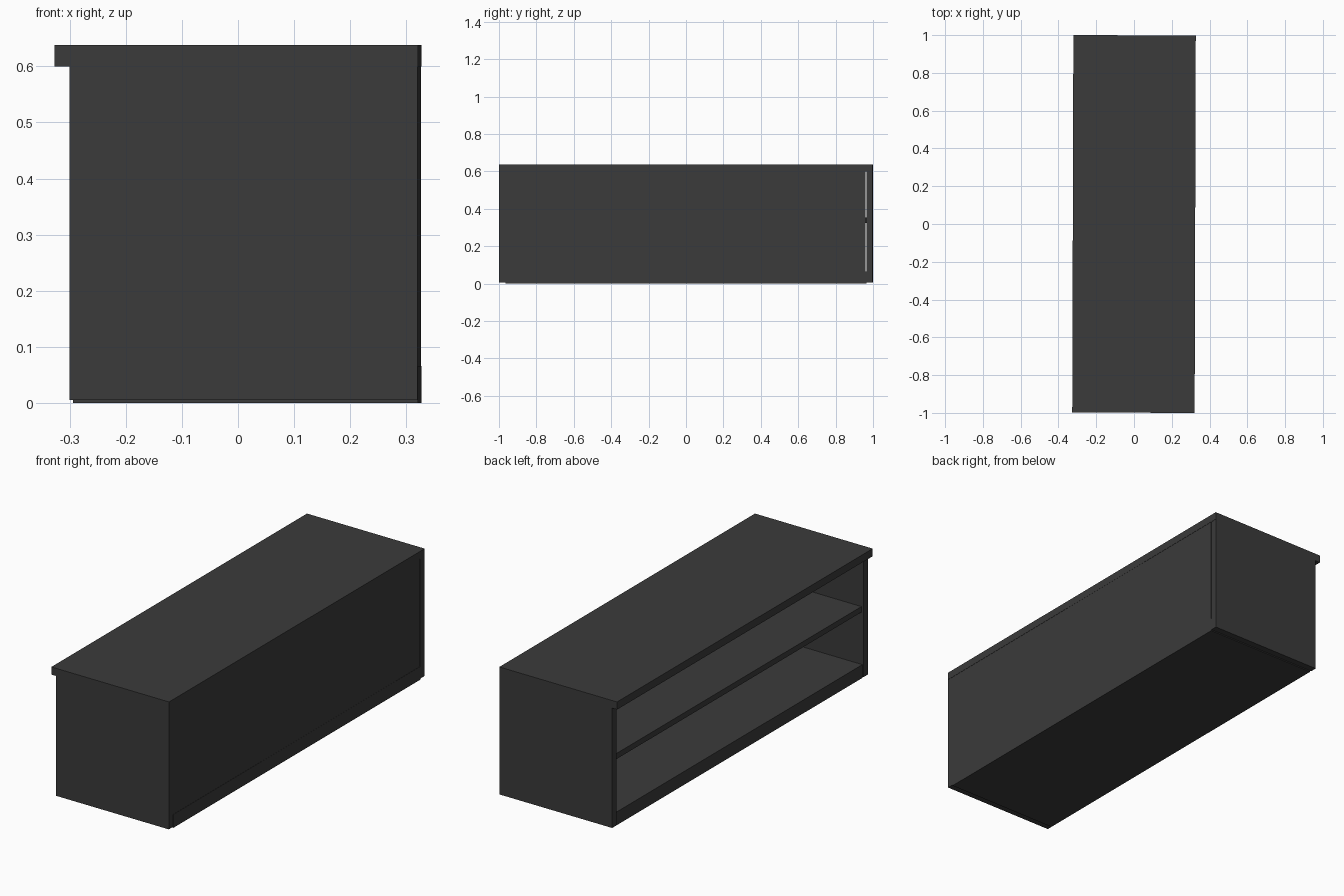
import bpy
from mathutils import Matrix

cube = bpy.data.objects.get("Cube")
if cube:
    bpy.data.objects.remove(cube, do_unlink=True)

# Single dark finish
finish = bpy.data.materials.new("charcoal laminate")
finish.use_nodes = True
colour = (0.043, 0.043, 0.043, 1)
finish.diffuse_color = colour
bsdf = finish.node_tree.nodes["Principled BSDF"]
bsdf.inputs["Base Color"].default_value = colour
bsdf.inputs["Roughness"].default_value = 0.7

# The cabinet stands turned by a hair about its vertical axis
TURN = Matrix.Rotation(-0.003, 4, "Z")


def board(name, x, y, z):
    """Flat board spanning the given (low, high) ranges."""
    bpy.ops.mesh.primitive_cube_add(size=1)
    ob = bpy.context.object
    ob.name = ob.data.name = name
    spans = (x, y, z)
    centre = [(a + b) / 2 for a, b in spans]
    size = [b - a for a, b in spans]
    ob.data.transform(TURN @ Matrix.Translation(centre) @ Matrix.Diagonal((*size, 1)))
    ob.data.materials.append(finish)
    return ob


END = 0.999      # outer end of the cabinet
INNER = 0.965    # inner face of the end panels
BACK = 0.324     # closed long side

# Top overhangs the open long side
board("top", (-0.324, BACK), (-END, END), (0.60, 0.638))

# End panels, just clear of the floor
board("front_end_panel", (-0.297, BACK - 0.001), (-END, -INNER), (0.005, 0.60))
board("rear_end_panel", (-0.297, BACK - 0.001), (INNER, END), (0.005, 0.60))

# Base, shelf and closing panel
board("base", (-0.291, BACK), (-INNER, INNER), (0, 0.066))
board("shelf", (-0.286, 0.30), (-INNER, INNER), (0.325, 0.353))
board("closing_panel", (0.30, BACK - 0.001), (-INNER, 0.96), (0.066, 0.60))
